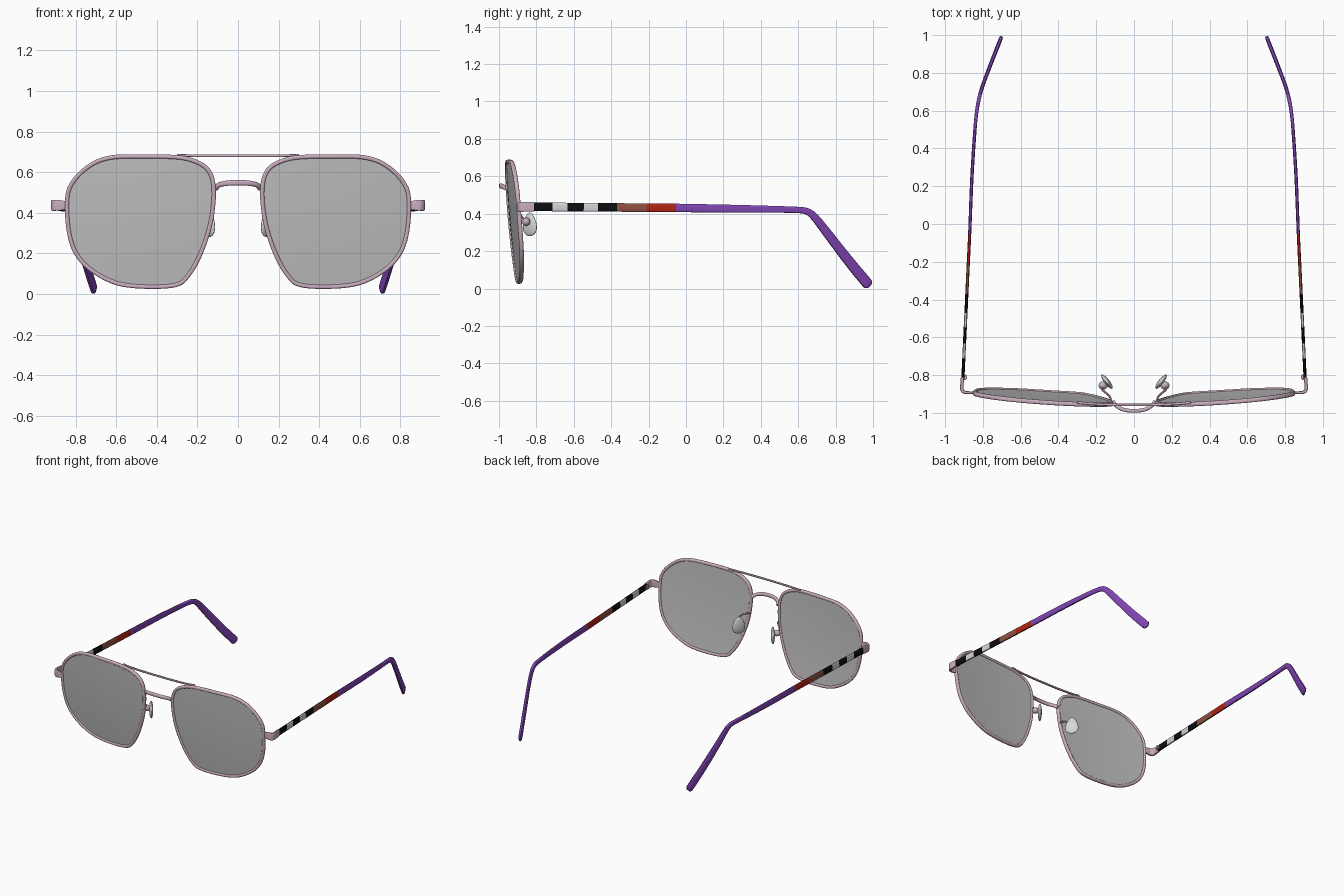
import bpy, bmesh, math
from mathutils import Vector, Matrix

if "Cube" in bpy.data.objects:
    bpy.data.objects.remove(bpy.data.objects["Cube"])


def mat(name, r, g, b):
    m = bpy.data.materials.new(name)
    m.diffuse_color = (r, g, b, 1)
    m.use_nodes = True
    m.node_tree.nodes["Principled BSDF"].inputs["Base Color"].default_value = m.diffuse_color
    return m


PINK = mat("pink_metal", .60, .43, .53)
LENS = mat("lens_grey", .53, .53, .53)
PAD = mat("pad_clear", .66, .69, .66)
BLACK = mat("black", .004, .004, .005)
WHITE = mat("white", .68, .68, .68)
BROWN = mat("brown", .28, .085, .055)
RED = mat("red", .45, .018, .006)
PURPLE = mat("purple", .22, .06, .46)


def finish(bm, name, mats, mirror=True, angle=40):
    bmesh.ops.recalc_face_normals(bm, faces=bm.faces)
    me = bpy.data.meshes.new(name)
    bm.to_mesh(me)
    bm.free()
    ob = bpy.data.objects.new(name, me)
    bpy.context.collection.objects.link(ob)
    for m in mats:
        me.materials.append(m)
    bpy.ops.object.select_all(action='DESELECT')
    bpy.context.view_layer.objects.active = ob
    ob.select_set(True)
    bpy.ops.object.shade_smooth_by_angle(angle=math.radians(angle))
    if mirror:
        ob.modifiers.new("mirror", 'MIRROR').use_mirror_merge = False
    return ob


def spline(pts, n, closed=False):
    """Catmull-Rom through points of any dimension."""
    out, k = [], len(pts)
    get = (lambda i: pts[i % k]) if closed else (lambda i: pts[max(0, min(k - 1, i))])
    for i in range(k if closed else k - 1):
        a, b, c, d = get(i - 1), get(i), get(i + 1), get(i + 2)
        for s in range(n):
            t = s / n
            out.append(tuple(.5 * (2 * q + (r - p) * t + (2 * p - 5 * q + 4 * r - u) * t * t
                                   + (3 * q - p - 3 * r + u) * t ** 3)
                             for p, q, r, u in zip(a, b, c, d)))
    if not closed:
        out.append(tuple(pts[-1]))
    return out


def sweep(path, ref, closed=False, seg=12, power=.5):
    """Sweep a rounded-box section along (x, y, z, width, height) points."""
    bm = bmesh.new()
    P = [Vector(p[:3]) for p in path]
    k, rings = len(P), []
    for i, p in enumerate(P):
        nxt, prv = (P[(i + 1) % k], P[i - 1]) if closed else (P[min(i + 1, k - 1)], P[max(i - 1, 0)])
        t = (nxt - prv).normalized()
        side = t.cross(Vector(ref)).normalized()
        up = side.cross(t)
        ring = []
        for j in range(seg):
            a = 2 * math.pi * (j + .5) / seg
            c, s = math.cos(a), math.sin(a)
            u = math.copysign(abs(c) ** power, c) * path[i][3] / 2
            v = math.copysign(abs(s) ** power, s) * path[i][4] / 2
            ring.append(bm.verts.new(p + side * u + up * v))
        rings.append(ring)
    for i in range(k if closed else k - 1):
        a, b = rings[i], rings[(i + 1) % k]
        for j in range(seg):
            bm.faces.new((a[j], a[(j + 1) % seg], b[(j + 1) % seg], b[j]))
    if not closed:
        bm.faces.new(rings[0])
        bm.faces.new(rings[-1])
    return bm


# Lens outline and the tilted, slightly domed surface it lies on
CX, CZ = .48, .36
OUTLINE = [(.113, .54), (.133, .606), (.182, .65), (.28, .68), (.453, .687), (.635, .68),
           (.75, .63), (.837, .53), (.851, .41), (.837, .28), (.80, .187), (.724, .108),
           (.60, .045), (.453, .027), (.305, .036), (.243, .08), (.182, .182), (.133, .32), (.113, .443)]


def surf(x, z):
    dx, dz = x - CX, z - CZ
    return -.925 + .07 * dx - .085 * dz + .08 * (dx * dx + dz * dz)


edge = []
for x, z in spline(OUTLINE, 5, True):
    d = math.hypot(x - CX, z - CZ)
    f = 1 - .009 / d
    edge.append((CX + (x - CX) * f, CZ + (z - CZ) * f))

# Rims
finish(sweep([(x, surf(x, z), z, .021, .024) for x, z in edge], (0, 1, 0), True, 12, .7),
       "rim", [PINK])

# Lenses: concentric rings, front and back
bm = bmesh.new()
shells = []
for off in (-.005, .005):
    rings = []
    for f in (1, .75, .5, .25):
        ring = []
        for x, z in edge:
            px, pz = CX + (x - CX) * f, CZ + (z - CZ) * f
            ring.append(bm.verts.new((px, surf(px, pz) + off, pz)))
        rings.append(ring)
    mid = bm.verts.new((CX, surf(CX, CZ) + off, CZ))
    n = len(edge)
    for a, b in zip(rings, rings[1:]):
        for j in range(n):
            bm.faces.new((a[j], a[(j + 1) % n], b[(j + 1) % n], b[j]))
    for j in range(n):
        bm.faces.new((rings[-1][j], rings[-1][(j + 1) % n], mid))
    shells.append(rings[0])
for j in range(n):
    bm.faces.new((shells[0][j], shells[0][(j + 1) % n], shells[1][(j + 1) % n], shells[1][j]))
finish(bm, "lens", [LENS])


def both_sides(half):
    """Extend points from x > 0 to the centre line across to x < 0."""
    return half + [(-p[0],) + tuple(p[1:]) for p in reversed(half[:-1])]


# Nose bridge and straight top bar
bridge = both_sides([(.108, -.943, .52, .02, .024), (.094, -.962, .537, .02, .024),
                     (.055, -.983, .546, .02, .026), (0, -.989, .549, .02, .027)])
finish(sweep(spline(bridge, 6), (0, 0, 1), power=.7), "nose_bridge", [PINK], False)
bar = both_sides([(.30, -.944, .685, .014, .011), (.24, -.951, .682, .014, .013),
                  (.12, -.957, .681, .014, .013), (0, -.958, .681, .014, .013)])
finish(sweep(spline(bar, 4), (0, 0, 1), power=.7), "top_bar", [PINK], False)

# End pieces wrapping round to the hinges
end = [(.845, -.893, .437, .014, .04), (.88, -.893, .437, .016, .052), (.900, -.889, .437, .018, .054),
       (.911, -.875, .437, .018, .054), (.911, -.85, .437, .018, .052), (.908, -.813, .437, .018, .049)]
finish(sweep(spline(end, 4), (0, 0, 1), power=.3), "end_piece", [PINK])
bm = bmesh.new()
bmesh.ops.create_cube(bm, size=1, matrix=Matrix.Translation((.895, -.812, .437))
                      @ Matrix.Diagonal((.022, .028, .032, 1)))
bmesh.ops.bevel(bm, geom=bm.edges[:], offset=.005, segments=2, affect='EDGES')
finish(bm, "hinge", [PINK])

# Temples: colour bands in front, bent purple tips behind
BANDS = [(-.713, 0), (-.633, 1), (-.547, 0), (-.472, 1), (-.37, 0), (-.21, 2), (-.054, 3), (9, 4)]
temple = []
for y in [-.817] + [b[0] for b in BANDS[:-1]]:
    t = (y + .817) / .763
    temple.append((.906 - .036 * t, y, .437 - .006 * t, .017, .047 - .001 * t))
temple += [(.858, .25, .427, .018, .042), (.842, .5, .423, .018, .036), (.832, .60, .420, .019, .034),
           (.823, .65, .411, .02, .036), (.814, .69, .379, .02, .042), (.795, .75, .303, .02, .048),
           (.75, .868, .150, .021, .055), (.713, .962, .036, .021, .058),
           (.708, .975, .020, .018, .050), (.705, .982, .012, .010, .028)]
bm = sweep(spline(temple, 4), (0, 0, 1), power=.5)
for f in bm.faces:
    y = f.calc_center_median().y
    f.material_index = next(i for lim, i in BANDS if y < lim)
finish(bm, "temple", [BLACK, WHITE, BROWN, RED, PURPLE])

# Nose pads: flattened teardrops turned towards the nose
bm = bmesh.new()
bmesh.ops.create_uvsphere(bm, u_segments=24, v_segments=14, radius=1)
for v in bm.verts:
    w = 1 - .3 * v.co.z
    v.co = Vector((v.co.x * .045 * w, v.co.y * .014, v.co.z * .063))
bmesh.ops.transform(bm, verts=bm.verts, matrix=Matrix.Translation((.143, -.835, .343))
                    @ Matrix.Rotation(math.atan2(.09, .07), 4, 'Z'))
finish(bm, "nose_pad", [PAD])

# Pad arms and the little clasps behind the pads
arm = [(.122, -.940, .40), (.128, -.915, .405), (.150, -.893, .40), (.170, -.875, .38), (.166, -.855, .36)]
finish(sweep([p + (.012, .012) for p in spline(arm, 5)], (0, 0, 1), seg=8, power=1), "pad_arm", [PINK])
bm = bmesh.new()
bmesh.ops.create_uvsphere(bm, u_segments=16, v_segments=10, radius=1,
                          matrix=Matrix.Translation((.164, -.855, .357))
                          @ Matrix.Diagonal((.024, .022, .022, 1)))
finish(bm, "pad_clasp", [PINK])
